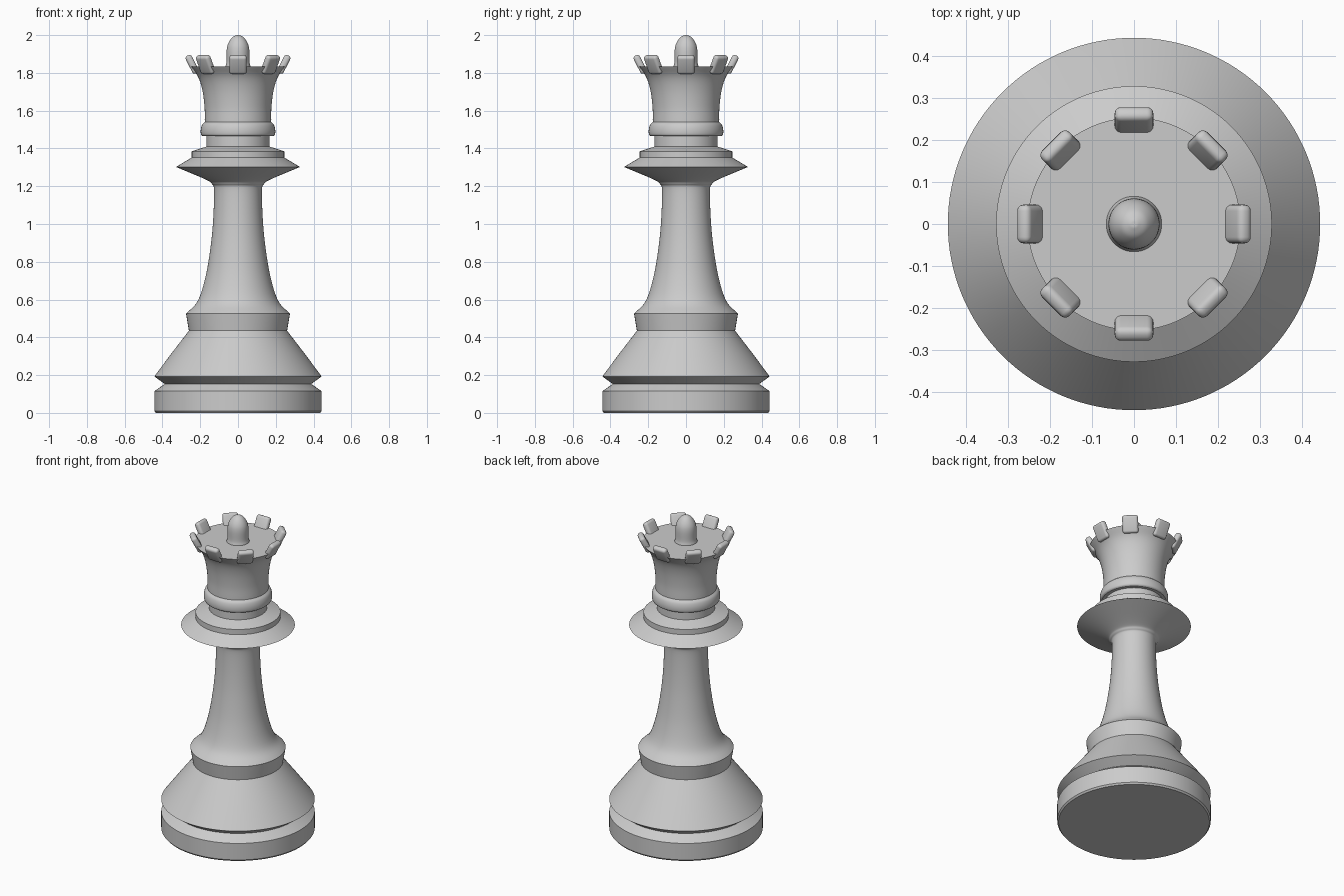
import bpy, bmesh
from math import sin, cos, pi, radians
from mathutils import Matrix, Vector

if "Cube" in bpy.data.objects:
    bpy.data.objects.remove(bpy.data.objects["Cube"])

SEG = 128


def smooth(pts, n=6):
    """Catmull-Rom curve through (r, z) points."""
    p = [Vector(q) for q in pts]
    p = [2 * p[0] - p[1]] + p + [2 * p[-1] - p[-2]]
    out = []
    for a, b, c, d in zip(p, p[1:], p[2:], p[3:]):
        for i in range(n):
            t = i / n
            out.append(0.5 * (2 * b + (c - a) * t + (2 * a - 5 * b + 4 * c - d) * t * t
                              + (3 * b - a - 3 * c + d) * t ** 3))
    return [tuple(q) for q in out] + [tuple(pts[-1])]


def finish(name, bm, angle=30):
    bmesh.ops.recalc_face_normals(bm, faces=bm.faces)
    me = bpy.data.meshes.new(name)
    bm.to_mesh(me)
    bm.free()
    ob = bpy.data.objects.new(name, me)
    bpy.context.collection.objects.link(ob)
    bpy.ops.object.select_all(action='DESELECT')
    ob.select_set(True)
    bpy.context.view_layer.objects.active = ob
    bpy.ops.object.shade_smooth_by_angle(angle=radians(angle))
    return ob


def lathe(name, profile, angle=30):
    """Revolve an (r, z) profile around the z axis; ends lie on the axis."""
    bm = bmesh.new()
    vs = [bm.verts.new((r, 0, z)) for r, z in profile]
    es = [bm.edges.new(e) for e in zip(vs, vs[1:])]
    bmesh.ops.spin(bm, geom=vs + es, cent=(0, 0, 0), axis=(0, 0, 1),
                   angle=2 * pi, steps=SEG)
    bmesh.ops.remove_doubles(bm, verts=bm.verts, dist=1e-5)
    return finish(name, bm, angle)


# Foot disc, with the groove above it
foot = [(0, 0), (0.435, 0), (0.443, 0.01), (0.443, 0.115), (0.388, 0.153)]
# Sloping skirt and flared band
skirt = [(0.443, 0.193), (0.35, 0.318), (0.26, 0.435), (0.275, 0.525)]
# Concave stem sweeping up beneath the wide collar
stem = smooth([(0.275, 0.525), (0.213, 0.593), (0.172, 0.72), (0.145, 0.88),
               (0.131, 1.03), (0.127, 1.18), (0.138, 1.212), (0.17, 1.235),
               (0.328, 1.302)])
# Stepped collar and neck
collar = [(0.245, 1.352), (0.245, 1.385), (0.167, 1.41), (0.167, 1.465)]
lathe("body", foot + skirt + stem[1:] + collar + [(0, 1.465)])

# Crown: rounded neck ring, then a flaring cup
ring = [(0.187, 1.465)] + smooth([(0.187, 1.465), (0.196, 1.474), (0.197, 1.5),
                                  (0.19, 1.525), (0.176, 1.54)], 4)[1:]
cup = smooth([(0.176, 1.54), (0.177, 1.62), (0.189, 1.71), (0.212, 1.78), (0.253, 1.835)])
lathe("crown", [(0, 1.465)] + ring + cup[1:] + [(0, 1.835)])

# Finial on top of the crown
finial = smooth([(0.066, 1.835), (0.061, 1.86), (0.06, 1.92), (0.052, 1.955),
                 (0.033, 1.985), (0.012, 1.998), (0, 2.0)])
lathe("finial", [(0, 1.82), (0.066, 1.82)] + finial, 50)

# Eight rounded prongs leaning outwards around the rim
for i in range(8):
    bm = bmesh.new()
    bmesh.ops.create_cube(bm, size=1)
    bmesh.ops.scale(bm, vec=(0.036, 0.092, 0.105), verts=bm.verts)
    bmesh.ops.bevel(bm, geom=bm.edges[:], offset=0.015, segments=4, profile=0.5,
                    affect='EDGES')
    m = (Matrix.Rotation(i * pi / 4, 4, 'Z') @ Matrix.Translation((0.243, 0, 1.845))
         @ Matrix.Rotation(radians(27), 4, 'Y'))
    bmesh.ops.transform(bm, matrix=m, verts=bm.verts)
    finish(f"crown_prong_{i + 1}", bm, 50)
